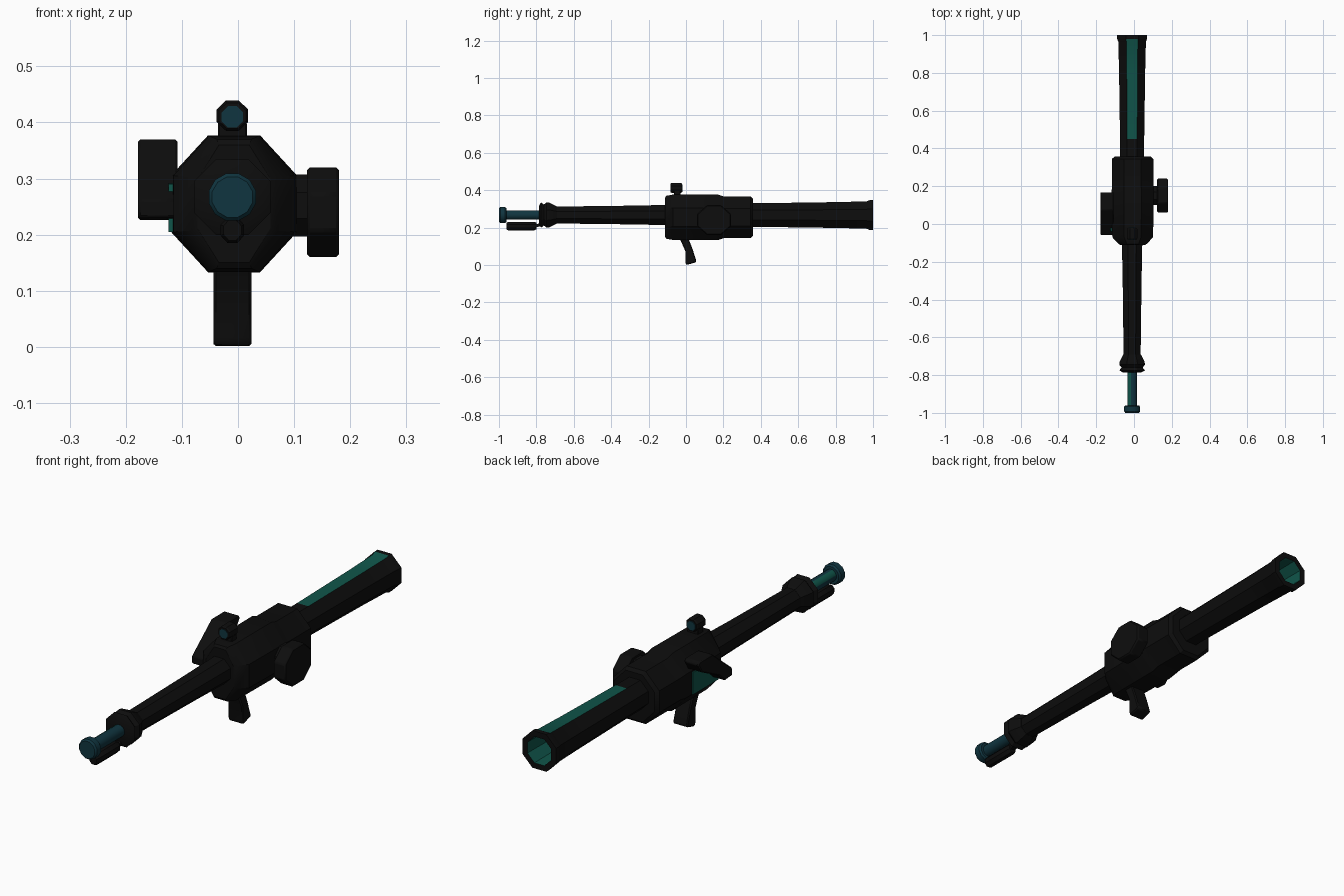
import bpy, bmesh, math

cube = bpy.data.objects.get("Cube")
if cube:
    bpy.data.objects.remove(cube, do_unlink=True)


def material(name, rgb):
    m = bpy.data.materials.new(name)
    m.use_nodes = True
    m.diffuse_color = (*rgb, 1)
    node = next(n for n in m.node_tree.nodes if n.type == 'BSDF_PRINCIPLED')
    node.inputs["Base Color"].default_value = (*rgb, 1)
    return m


MATS = [material("black metal", (0.004, 0.004, 0.004)),
        material("teal glow", (0.005, 0.09, 0.068)),
        material("dark blue", (0.005, 0.035, 0.05))]
BLACK, TEAL, BLUE = range(3)
CX, CZ = -0.01, 0.267   # barrel axis


def finish(name, bm, rule, bevel=0):
    bmesh.ops.recalc_face_normals(bm, faces=bm.faces)
    for f in bm.faces:
        f.material_index = rule(f) if callable(rule) else rule
    me = bpy.data.meshes.new(name)
    bm.to_mesh(me)
    bm.free()
    for m in MATS:
        me.materials.append(m)
    ob = bpy.data.objects.new(name, me)
    bpy.context.collection.objects.link(ob)
    if bevel:
        mod = ob.modifiers.new("bevel", 'BEVEL')
        mod.width = bevel
        mod.segments = 1
    bpy.ops.object.select_all(action='DESELECT')
    ob.select_set(True)
    bpy.context.view_layer.objects.active = ob
    bpy.ops.object.shade_smooth_by_angle(angle=math.radians(32))
    return ob


def lathe(name, profile, sides, rule, cx=CX, cz=CZ):
    """Rings (y, half width, half height) along y, flat side on top."""
    bm = bmesh.new()
    k = 1 / math.cos(math.pi / sides)
    rings = []
    for y, rx, rz in profile:
        angles = [(i + 0.5) * math.tau / sides for i in range(sides)]
        rings.append([bm.verts.new((cx + rx * k * math.cos(a), y,
                                    cz + rz * k * math.sin(a))) for a in angles])
    for a, b in zip(rings, rings[1:]):
        for i in range(sides):
            j = (i + 1) % sides
            bm.faces.new((a[i], a[j], b[j], b[i]))
    bm.faces.new(rings[0])
    bm.faces.new(rings[-1])
    return finish(name, bm, rule)


def turned(profile):
    return [(y, r, r) for y, r in profile]


def prism(name, points, x0, x1, rule=BLACK, bevel=0):
    """Outline in y and z, extruded across x."""
    bm = bmesh.new()
    a, b = [[bm.verts.new((x, y, z)) for y, z in points] for x in (x0, x1)]
    bm.faces.new(a)
    bm.faces.new(b)
    for i in range(len(points)):
        j = (i + 1) % len(points)
        bm.faces.new((a[i], a[j], b[j], b[i]))
    return finish(name, bm, rule, bevel)


def octagon(y, z, ry, rz):
    k = 1 / math.cos(math.pi / 8)
    angles = [(i + 0.5) * math.tau / 8 for i in range(8)]
    return [(y + ry * k * math.cos(a), z + rz * k * math.sin(a)) for a in angles]


# Receiver
lathe("receiver", [(-0.112, 0.065, 0.105), (-0.105, 0.075, 0.115),
                   (-0.07, 0.108, 0.121), (0.17, 0.112, 0.122),
                   (0.2, 0.109, 0.112), (0.345, 0.109, 0.112),
                   (0.358, 0.095, 0.1)], 8, BLACK, -0.007, 0.255)


# Rear barrel with a glowing top strip and bore
def rear_rule(f):
    c = f.calc_center_median()
    r = math.hypot(c.x - CX, c.z - CZ)
    if c.y < 0.999 and r < 0.062 and f.normal.y > -0.9 and c.y > 0.55 and \
            f.normal.dot((c.x - CX, 0, c.z - CZ)) < 0.01:
        return TEAL
    if 0.45 < c.y < 0.98 and f.normal.z > 0.9 and c.z > CZ:
        return TEAL
    return BLACK


lathe("rear_barrel", turned([(0.35, 0.063), (0.45, 0.064), (0.8, 0.069),
                             (0.965, 0.073), (0.98, 0.079), (1.0, 0.079),
                             (1.0, 0.056), (0.6, 0.05)]), 8, rear_rule)

# Front barrel and collar
lathe("front_barrel", turned([(-0.7, 0.045), (-0.3, 0.05), (-0.1, 0.054)]), 8, BLACK)
lathe("collar", turned([(-0.785, 0.05), (-0.775, 0.068), (-0.76, 0.056),
                        (-0.745, 0.068), (-0.73, 0.066), (-0.69, 0.046)]), 8, BLACK)


# Plunger rod and tip
def rod_rule(f):
    n = f.normal
    return TEAL if n.x < -0.3 and n.z > 0.2 and abs(n.y) < 0.5 else BLUE


lathe("rod", turned([(-0.965, 0.025), (-0.77, 0.025)]), 12, rod_rule)
lathe("rod_tip", turned([(-1.0, 0.036), (-0.993, 0.042), (-0.967, 0.042),
                         (-0.96, 0.036)]), 12, BLUE)

# Block slung beneath the rod, with its bracket
lathe("under_block", [(-0.96, 0.016, 0.018), (-0.95, 0.021, 0.023),
                      (-0.81, 0.021, 0.023), (-0.8, 0.016, 0.018)], 8, BLACK, CX, 0.208)
prism("under_bracket", [(-0.81, 0.2), (-0.81, 0.215), (-0.74, 0.235), (-0.74, 0.215)],
      -0.02, 0.0)

# Grip
prism("grip", [(-0.035, 0.145), (0.012, 0.145), (0.035, 0.085), (0.056, 0.02),
               (0.05, 0.013), (0.003, 0.0), (-0.004, 0.012), (-0.004, 0.075)],
      -0.044, 0.024, BLACK, 0.008)

# Sight with lenses at both ends
prism("sight_post", [(-0.065, 0.365), (-0.065, 0.4), (-0.03, 0.4), (-0.03, 0.365)],
      -0.036, 0.016, BLACK, 0.003)
lathe("sight", [(-0.082, 0.024, 0.023), (-0.076, 0.028, 0.027),
                (-0.028, 0.028, 0.027), (-0.022, 0.024, 0.023)], 8, BLACK, CX, 0.412)
for name, y in (("front_lens", -0.084), ("rear_lens", -0.023)):
    lathe(name, turned([(y, 0.019), (y + 0.004, 0.019)]), 8, BLUE, CX, 0.41)

# Wheel on the left side
prism("wheel_hub", octagon(0.15, 0.252, 0.05, 0.055), 0.09, 0.13)
prism("wheel", octagon(0.15, 0.24, 0.09, 0.08), 0.123, 0.18, BLACK, 0.005)

# Glowing port and raised slanted cover on the right side
prism("port_glow", [(-0.04, 0.205), (-0.04, 0.29), (0.13, 0.3), (0.13, 0.205)],
      -0.124, -0.115, TEAL)
prism("port_cover", [(-0.058, 0.23), (-0.058, 0.262), (0.075, 0.37), (0.16, 0.37),
                     (0.17, 0.358), (0.145, 0.32), (0.03, 0.262), (-0.01, 0.226)],
      -0.178, -0.108, BLACK, 0.004)
